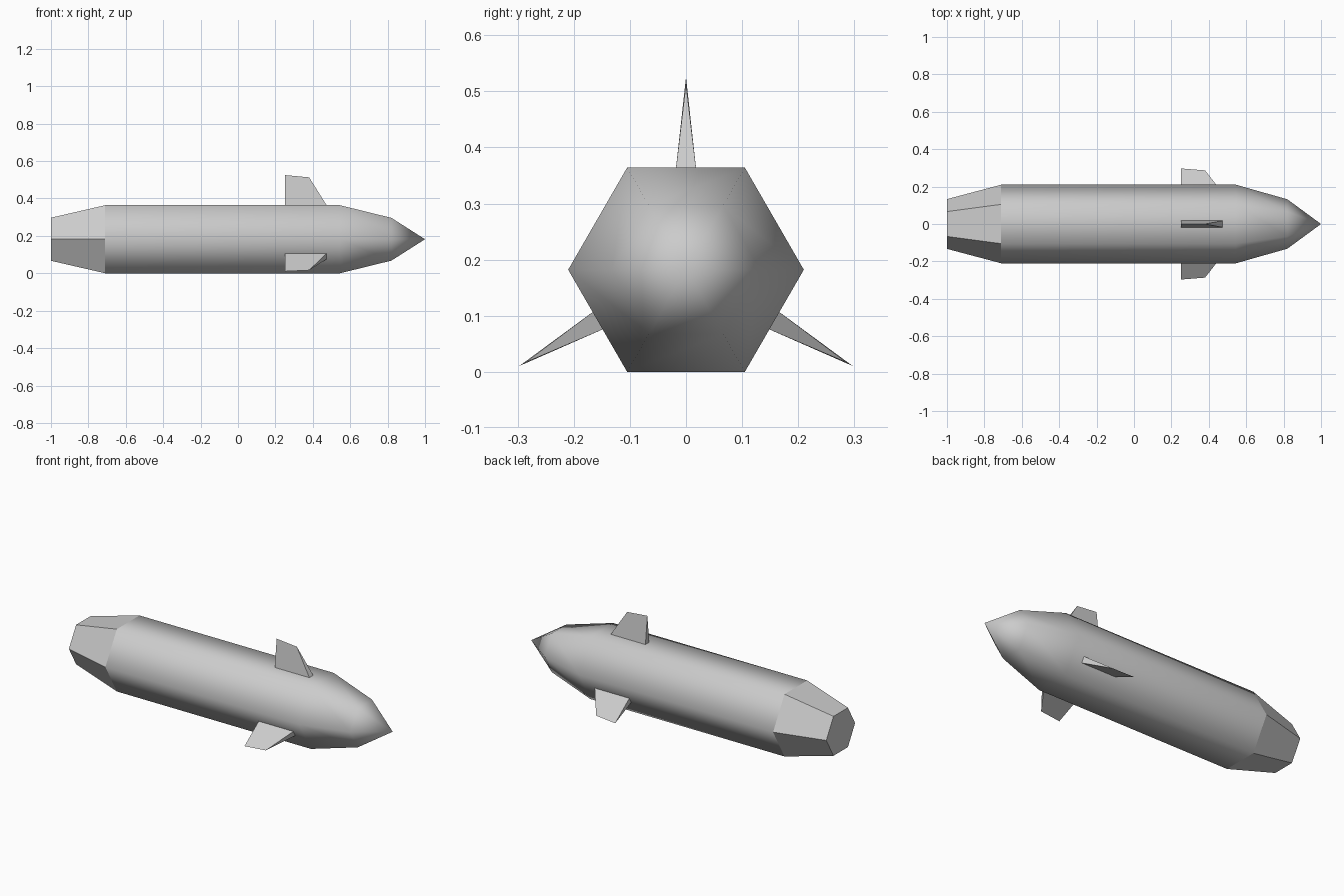
import bpy
import bmesh
from math import cos, sin, radians
from mathutils import Matrix

cube = bpy.data.objects.get("Cube")
if cube:
    bpy.data.objects.remove(cube, do_unlink=True)

AXIS_Z = 0.182
RADIUS = 0.21
SIDES = 6

# Single grey finish
grey = bpy.data.materials.new("plain_grey")
grey.use_nodes = True
COLOUR = (0.6, 0.6, 0.6, 1)
grey.diffuse_color = COLOUR
grey.node_tree.nodes["Principled BSDF"].inputs["Base Color"].default_value = COLOUR


def finish(bm, name, smooth=False):
    """Turn a bmesh into an object lying along the hull axis."""
    bmesh.ops.recalc_face_normals(bm, faces=bm.faces)
    for face in bm.faces:
        face.smooth = smooth
    mesh = bpy.data.meshes.new(name)
    bm.to_mesh(mesh)
    bm.free()
    mesh.materials.append(grey)
    obj = bpy.data.objects.new(name, mesh)
    obj.location.z = AXIS_Z
    bpy.context.collection.objects.link(obj)
    return obj


def ring(bm, x, r):
    angles = [radians(360 * i / SIDES) for i in range(SIDES)]
    return [bm.verts.new((x, r * cos(a), r * sin(a))) for a in angles]


def hull(name, stations, tip=None, cap=False, smooth=False):
    """Loft six-sided rings along x, closed by a pointed tip or a flat cap."""
    bm = bmesh.new()
    rings = [ring(bm, x, r) for x, r in stations]
    for a, b in zip(rings, rings[1:]):
        for i in range(SIDES):
            j = (i + 1) % SIDES
            bm.faces.new((a[i], a[j], b[j], b[i]))
    if cap:
        bm.faces.new(rings[0])
    if tip is not None:
        point = bm.verts.new((tip, 0, 0))
        for i in range(SIDES):
            bm.faces.new((rings[-1][i], rings[-1][(i + 1) % SIDES], point))
    return finish(bm, name, smooth)


def fin(name, angle):
    """Wedge fin: wide rectangular root narrowing to a knife-edge tip."""
    bm = bmesh.new()
    half, root = 0.018, 0.18
    back_l, back_r, front_r, front_l = [
        bm.verts.new((x, y, root))
        for x, y in ((0.25, half), (0.25, -half), (0.475, -half), (0.475, half))]
    tip_back = bm.verts.new((0.25, 0, 0.343))
    tip_front = bm.verts.new((0.38, 0, 0.331))
    for verts in ((back_l, back_r, front_r, front_l),
                  (back_l, back_r, tip_back),
                  (front_l, front_r, tip_front),
                  (back_l, front_l, tip_front, tip_back),
                  (back_r, front_r, tip_front, tip_back)):
        bm.faces.new(verts)
    bm.transform(Matrix.Rotation(radians(angle), 4, 'X'))
    return finish(bm, name)


# Smooth-shaded body and nose, then the faceted tail
hull("body", [(-0.71, RADIUS), (0.545, RADIUS), (0.82, 0.132)], tip=1.0, smooth=True)
hull("tail_cone", [(-1.0, 0.133), (-0.71, RADIUS)], cap=True)

# Three fins evenly spaced around the body
for fin_name, fin_angle in (("top_fin", 0), ("left_fin", 120), ("right_fin", 240)):
    fin(fin_name, fin_angle)
